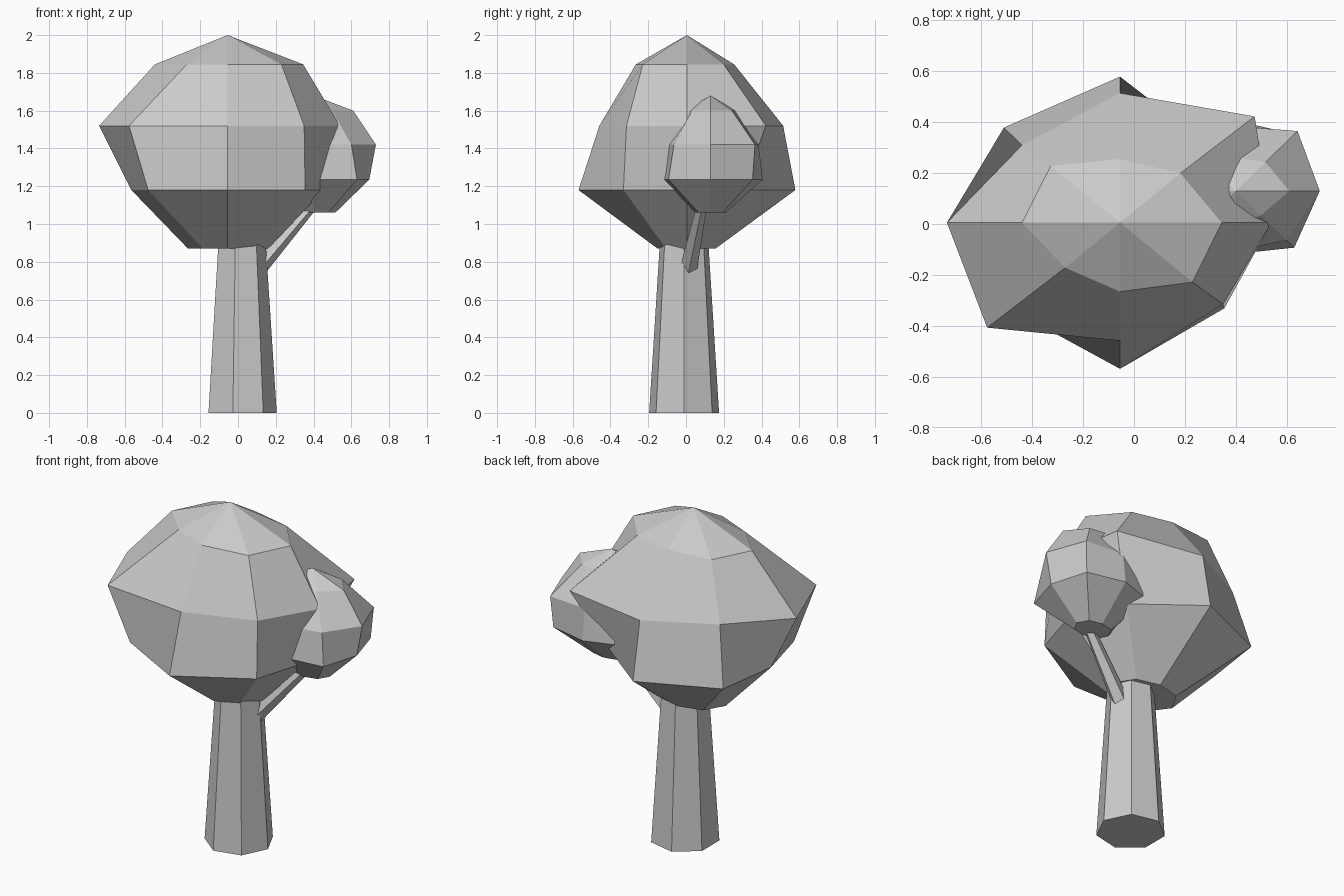
import bpy
from math import sin, cos, tau
from mathutils import Vector

if "Cube" in bpy.data.objects:
    bpy.data.objects.remove(bpy.data.objects["Cube"])


def make_object(name, rings, apex=None):
    """Loft equal-sized vertex rings, with caps or a pointed top."""
    n = len(rings[0])
    verts = [v for ring in rings for v in ring]
    faces = [tuple(reversed(range(n)))]
    for r in range(len(rings) - 1):
        for i in range(n):
            a, b = r * n + i, r * n + (i + 1) % n
            faces.append((a, b, b + n, a + n))
    top = (len(rings) - 1) * n
    if apex:
        verts.append(apex)
        faces += [(top + i, top + (i + 1) % n, len(verts) - 1) for i in range(n)]
    else:
        faces.append(tuple(range(top, top + n)))
    mesh = bpy.data.meshes.new(name)
    mesh.from_pydata(verts, [], faces)
    obj = bpy.data.objects.new(name, mesh)
    bpy.context.collection.objects.link(obj)
    return obj


def crown(name, cx, cy, top, rings):
    """Irregular eight-sided crown: per ring z, y squash and radii by direction."""
    loops = []
    for z, squash, radii in rings:
        loops.append([(cx + r * cos(i * tau / 8), cy + squash * r * sin(i * tau / 8), z)
                      for i, r in enumerate(radii)])
    make_object(name, loops, (cx, cy, top))


def limb(name, start, end, r0, r1, sides, turn=0.0):
    """Tapered limb with a polygonal section."""
    start, end = Vector(start), Vector(end)
    axis = (end - start).normalized()
    u = Vector((0, 1, 0)).cross(axis).normalized()
    v = axis.cross(u)
    make_object(name, [[p + r * (cos(turn + i * tau / sides) * u + sin(turn + i * tau / sides) * v)
                        for i in range(sides)] for p, r in ((start, r0), (end, r1))])


# Trunk and side branch
limb("trunk", (0.015, -0.01, 0), (0.015, -0.01, 1.05), 0.19, 0.122, 7)
limb("side_branch", (0.09, 0.008, 0.75), (0.42, 0.09, 1.13), 0.05, 0.027, 5)

# Large crown
crown("main_crown", -0.055, 0.005, 2.0, [
    (0.87, 0.82, (0.215, 0.20, 0.185, 0.20, 0.21, 0.185, 0.19, 0.19)),
    (1.18, 0.82, (0.51, 0.51, 0.70, 0.645, 0.51, 0.595, 0.70, 0.58)),
    (1.52, 0.79, (0.595, 0.748, 0.645, 0.545, 0.68, 0.738, 0.587, 0.573)),
    (1.845, 0.82, (0.40, 0.335, 0.305, 0.385, 0.385, 0.305, 0.33, 0.403)),
])

# Small crown on the branch
crown("small_crown", 0.40, 0.13, 1.68, [
    (1.06, 0.8, (0.115, 0.11, 0.10, 0.11, 0.11, 0.11, 0.10, 0.11)),
    (1.235, 0.97, (0.295, 0.325, 0.285, 0.30, 0.26, 0.28, 0.255, 0.325)),
    (1.42, 0.97, (0.33, 0.343, 0.262, 0.29, 0.27, 0.28, 0.243, 0.283)),
    (1.60, 0.97, (0.21, 0.165, 0.135, 0.16, 0.16, 0.15, 0.135, 0.14)),
])
